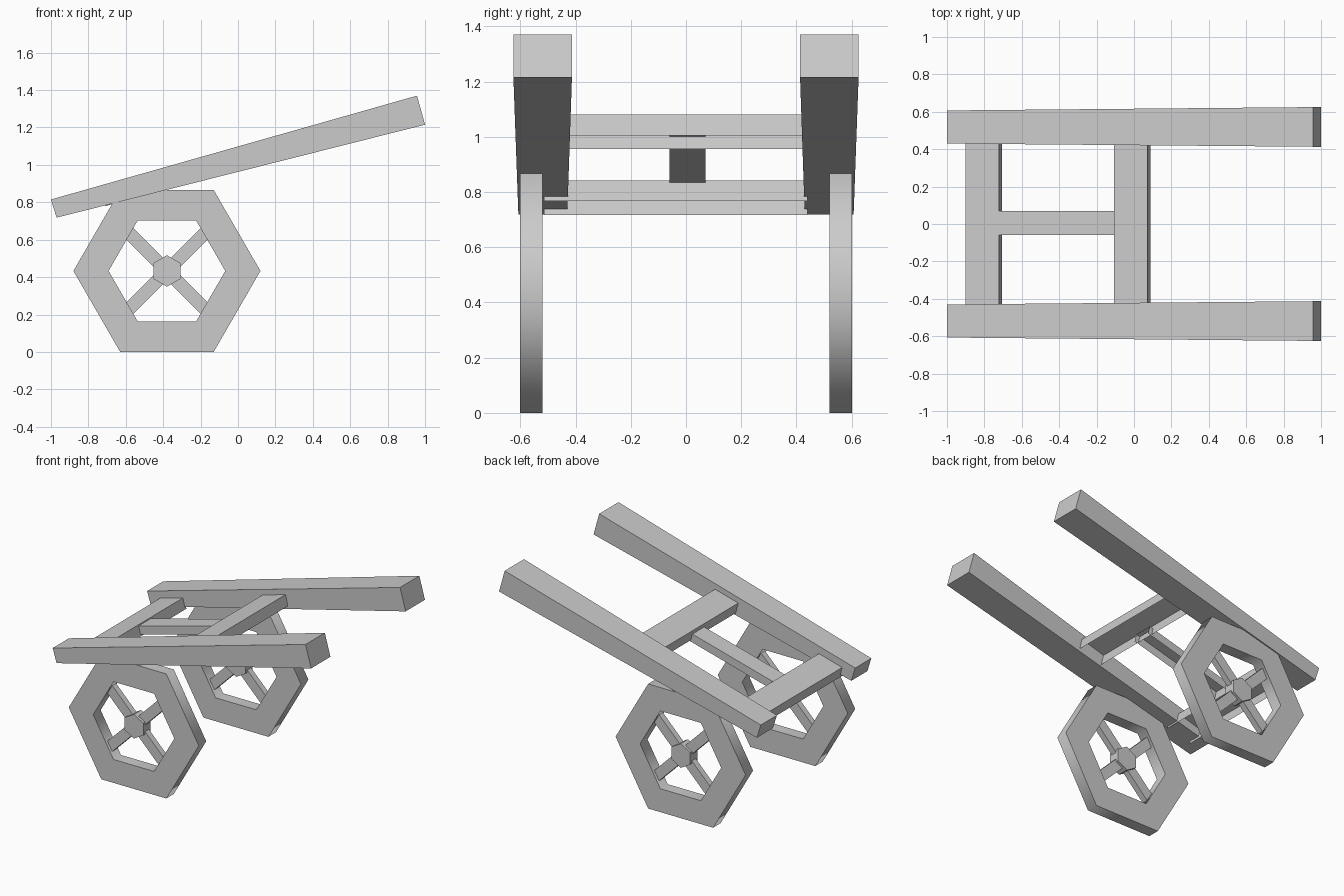
import bpy, bmesh, math
from math import radians
from mathutils import Matrix, Vector

cube = bpy.data.objects.get("Cube")
if cube:
    bpy.data.objects.remove(cube)

GREY = (0.6, 0.6, 0.6, 1)
grey = bpy.data.materials.new("plain grey")
grey.use_nodes = True
grey.diffuse_color = GREY
grey.node_tree.nodes["Principled BSDF"].inputs["Base Color"].default_value = GREY

HUB_X, HUB_Z = -0.38, 0.433
WHEEL_Y = 0.561


def finish(name, bm, recalc=True):
    if recalc:
        bmesh.ops.recalc_face_normals(bm, faces=bm.faces)
    mesh = bpy.data.meshes.new(name)
    bm.to_mesh(mesh)
    bm.free()
    mesh.materials.append(grey)
    obj = bpy.data.objects.new(name, mesh)
    bpy.context.collection.objects.link(obj)
    return obj


def loft(name, start, end, solid=True):
    """Join two matching sections; solid closes the loop and both ends."""
    bm = bmesh.new()
    a = [bm.verts.new(p) for p in start]
    b = [bm.verts.new(p) for p in end]
    n = len(a)
    for i in range(n if solid else n - 1):
        j = (i + 1) % n
        bm.faces.new((a[i], b[i], b[j], a[j]))
    if solid:
        bm.faces.new(a)
        bm.faces.new(b)
    return finish(name, bm, solid)


def beam_end(side, top, bottom, inner, outer):
    return [(x, side * y, z) for (x, z), y in
            ((top, inner), (top, outer), (bottom, outer), (bottom, inner))]


# Long tapered shafts
for side, label in ((-1, "right"), (1, "left")):
    loft(label + "_shaft",
         beam_end(side, (-1, 0.815), (-0.97, 0.718), 0.43, 0.607),
         beam_end(side, (0.957, 1.37), (1, 1.215), 0.413, 0.625))


# Cross members: channels open underneath
def cross_member(name, x, z):
    section = [(x + 0.02, z - 0.125), (x, z - 0.05),
               (x + 0.177, z), (x + 0.195, z - 0.075)]
    loft(name, [(px, -0.515, pz) for px, pz in section],
         [(px, 0.44, pz) for px, pz in section], solid=False)


cross_member("rear_cross_member", -0.9, 0.842)
cross_member("front_cross_member", -0.106, 1.08)


# Centre spar, also an open channel
def spar_end(x, z):
    return [(x + 0.014, -0.06, z - 0.055), (x, -0.06, z),
            (x, 0.07, z), (x + 0.014, 0.07, z - 0.055)]


loft("centre_spar", spar_end(-0.725, 0.834), spar_end(-0.07, 1.008), solid=False)


# Six-sided wheels with four spokes and a hub
def rim(name, y):
    bm = bmesh.new()
    profile = [bm.verts.new((HUB_X + r, y + d, HUB_Z)) for r, d in
               ((0.5, -0.041), (0.5, 0.041), (0.312, 0.041), (0.312, -0.041))]
    edges = [bm.edges.new((profile[i], profile[(i + 1) % 4])) for i in range(4)]
    bmesh.ops.spin(bm, geom=profile + edges, cent=(HUB_X, y, HUB_Z),
                   axis=(0, 1, 0), angle=math.tau, steps=6, use_merge=True)
    bmesh.ops.remove_doubles(bm, verts=bm.verts, dist=0.001)
    obj = finish(name, bm)
    bpy.ops.object.select_all(action="DESELECT")
    obj.select_set(True)
    bpy.context.view_layer.objects.active = obj
    bpy.ops.object.shade_smooth_by_angle(angle=radians(65))


def hub(name, y):
    bm = bmesh.new()
    place = (Matrix.Translation((HUB_X, y, HUB_Z)) @ Matrix.Rotation(radians(90), 4, "X"))
    bmesh.ops.create_cone(bm, cap_ends=True, segments=6, radius1=0.084,
                          radius2=0.084, depth=0.078, matrix=place)
    # Turn a corner of the hexagon to the top
    top = max(bm.verts, key=lambda v: v.co.z).co - Vector((HUB_X, y, HUB_Z))
    if abs(top.x) > 0.01:
        bmesh.ops.rotate(bm, verts=bm.verts, cent=(HUB_X, y, HUB_Z),
                         matrix=Matrix.Rotation(radians(30), 3, "Y"))
    finish(name, bm)


def spoke(name, y, angle):
    bm = bmesh.new()
    place = (Matrix.Translation((HUB_X, y, HUB_Z)) @ Matrix.Rotation(angle, 4, "Y")
             @ Matrix.Translation((0.18, 0, 0)) @ Matrix.Diagonal((0.26, 0.042, 0.07, 1)))
    bmesh.ops.create_cube(bm, size=1, matrix=place)
    finish(name, bm)


for side, label in ((-1, "right"), (1, "left")):
    y = side * WHEEL_Y
    rim(label + "_wheel_rim", y)
    hub(label + "_wheel_hub", y)
    for k in range(4):
        spoke(f"{label}_spoke_{k + 1}", y, radians(45 + 90 * k))
